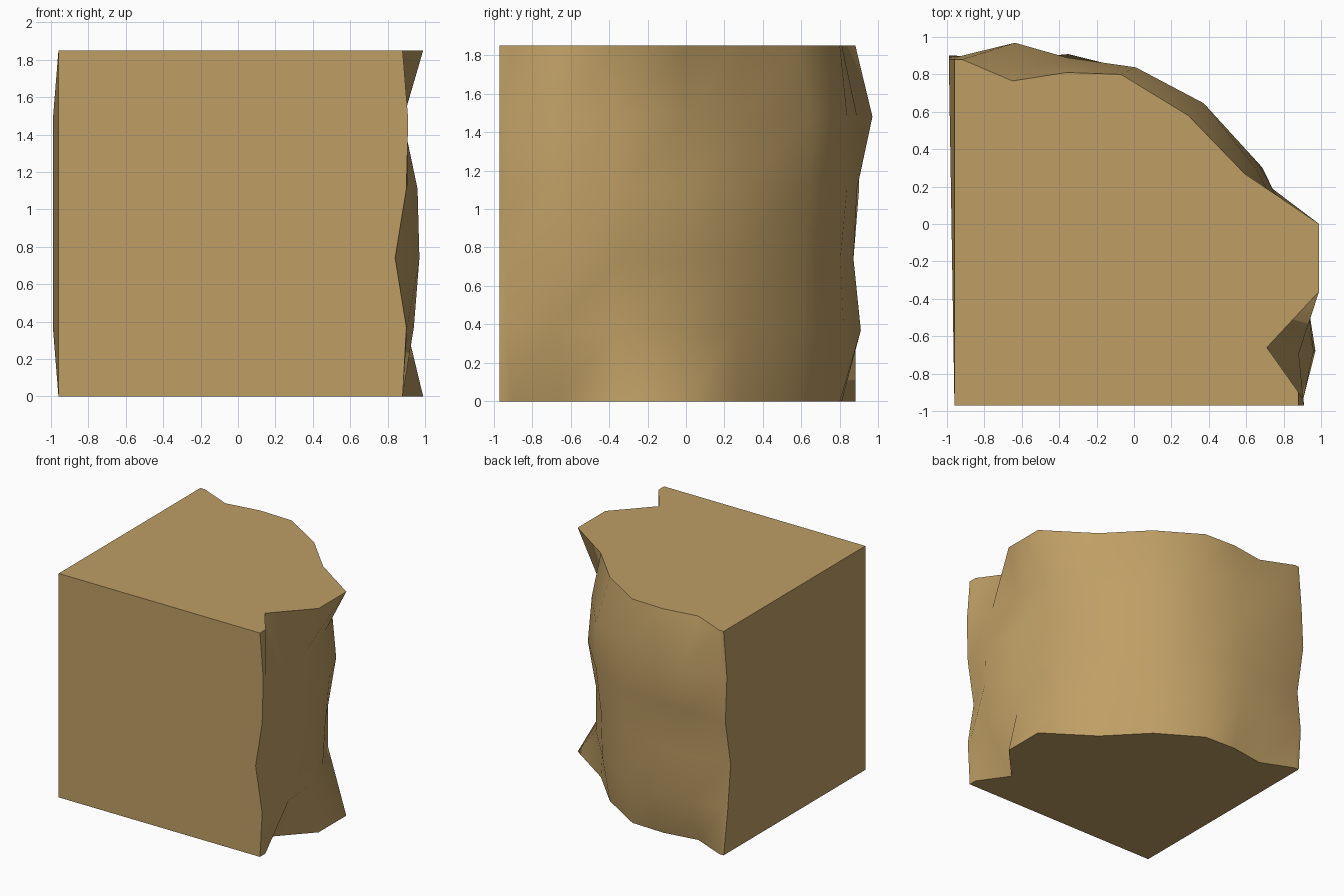
import bpy, bmesh

if "Cube" in bpy.data.objects:
    bpy.data.objects.remove(bpy.data.objects["Cube"])

HEIGHT = 1.85
CORNER = (-0.96, -0.97)

# Cliff outline at the top and bottom rims, from front right round to back left
RIM = [(.88, -.97), (.88, -.90), (.71, -.66), (.99, -.36), (.99, 0), (.59, .27),
       (.29, .58), (-.07, .80), (-.36, .81), (-.65, .765), (-.92, .88), (-.96, .88)]
# Average outline between the rims
MID = [(.90, -.97), (.905, -.935), (.96, -.68), (.92, -.36), (.80, 0), (.67, .29),
       (.36, .63), (0, .82), (-.36, .88), (-.65, .89), (-.96, .89), (-.99, .88)]
# Bulge of each middle row, away from the block's inner corner
BULGE = [[0, 0, -.02, -.02, -.02, -.04, -.03, 0, .03, -.01, -.01, -.01],
         [-.06, -.06, .01, 0, 0, -.04, -.02, -.02, -.01, -.02, -.05, -.05],
         [0, 0, 0, 0, .03, .02, .02, .02, .01, 0, .01, .02],
         [.01, 0, -.08, -.04, 0, -.01, .02, .02, .01, .08, 0, 0]]


def bulged(point, amount):
    dx, dy = point[0] - CORNER[0], point[1] - CORNER[1]
    k = amount / (dx * dx + dy * dy) ** 0.5
    return point[0] + dx * k, point[1] + dy * k


rows = [RIM] + [[bulged(p, b) for p, b in zip(MID, row)] for row in BULGE] + [RIM]

# Stack the outlines into a solid block
bm = bmesh.new()
rings = [[bm.verts.new((x, y, HEIGHT * i / 5)) for x, y in [CORNER] + row]
         for i, row in enumerate(rows)]
n = len(rings[0])
cliff = set()
for low, high in zip(rings, rings[1:]):
    for j in range(n):
        k = (j + 1) % n
        f = bm.faces.new((low[j], low[k], high[k], high[j]))
        if 0 < j < n - 1:
            f.smooth = True
            cliff.add(f)
bm.faces.new(rings[-1])
bm.faces.new(rings[0][::-1])

# Keep the border between rocky face and flat walls crisp
for e in bm.edges:
    if len({f in cliff for f in e.link_faces}) == 2:
        e.smooth = False
bmesh.ops.recalc_face_normals(bm, faces=bm.faces)

mesh = bpy.data.meshes.new("cliff_corner_block")
bm.to_mesh(mesh)
bm.free()
block = bpy.data.objects.new("cliff_corner_block", mesh)
bpy.context.collection.objects.link(block)

sand = bpy.data.materials.new("sandy_tan")
sand.diffuse_color = (0.52, 0.345, 0.13, 1)
sand.use_nodes = True
sand.node_tree.nodes["Principled BSDF"].inputs["Base Color"].default_value = sand.diffuse_color
mesh.materials.append(sand)
